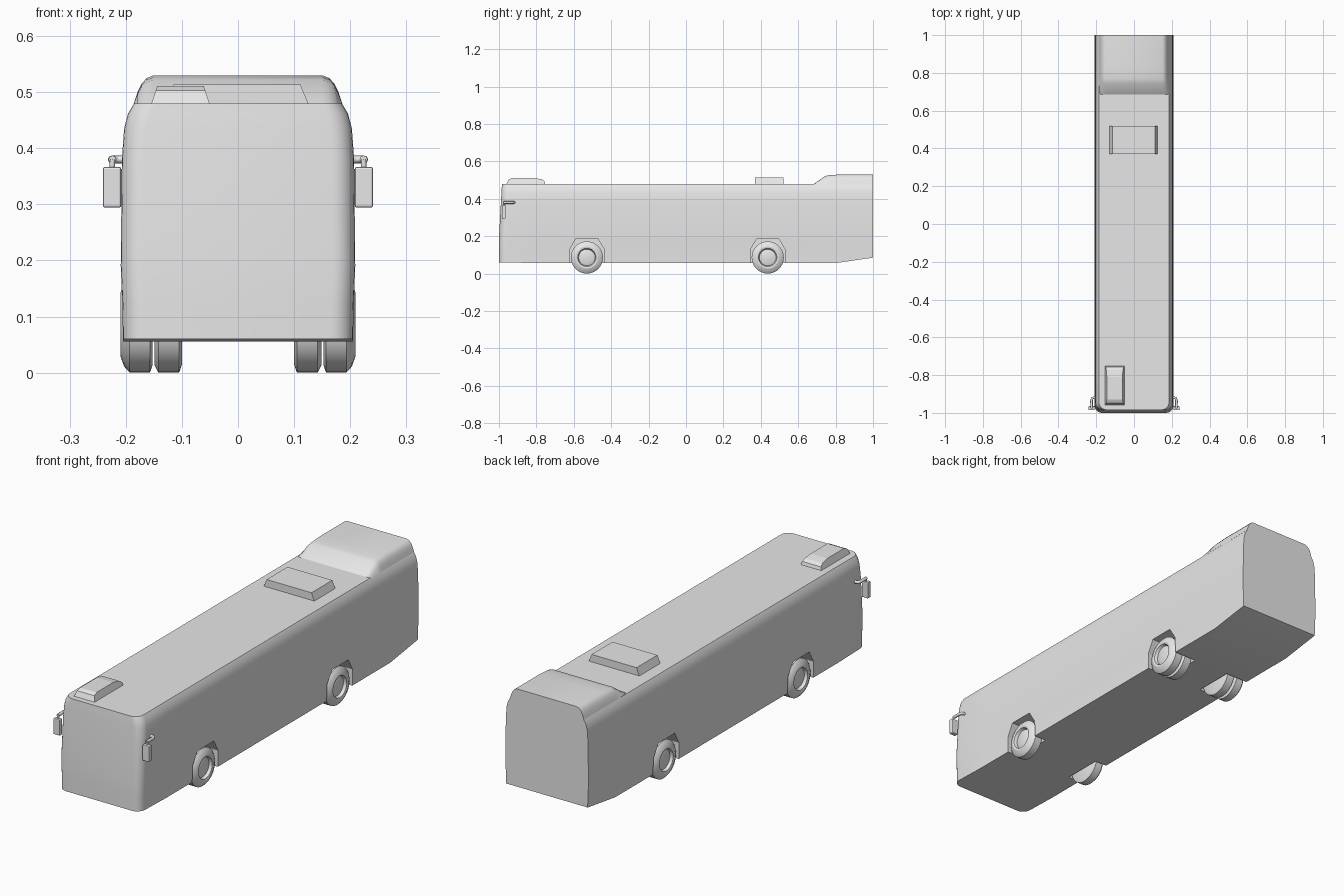
import bpy, bmesh, math
from mathutils import Vector

cube = bpy.data.objects.get("Cube")
if cube:
    bpy.data.objects.remove(cube, do_unlink=True)

grey = bpy.data.materials.new("plain grey")
grey.use_nodes = True
grey.diffuse_color = (0.8, 0.8, 0.8, 1)
grey.node_tree.nodes["Principled BSDF"].inputs["Base Color"].default_value = (0.8, 0.8, 0.8, 1)


def finish(bm, name, smooth=True):
    bmesh.ops.remove_doubles(bm, verts=bm.verts, dist=1e-5)
    bmesh.ops.recalc_face_normals(bm, faces=bm.faces)
    mesh = bpy.data.meshes.new(name)
    bm.to_mesh(mesh)
    bm.free()
    obj = bpy.data.objects.new(name, mesh)
    bpy.context.collection.objects.link(obj)
    mesh.materials.append(grey)
    if smooth:
        shade(obj)
    return obj


def select(obj):
    bpy.ops.object.select_all(action='DESELECT')
    obj.select_set(True)
    bpy.context.view_layer.objects.active = obj


def shade(obj):
    select(obj)
    bpy.ops.object.shade_smooth_by_angle(angle=math.radians(30))


def loft(name, rings, smooth=True):
    """Skin mirrored half sections; caps are strips between left and right."""
    bm = bmesh.new()
    loops = []
    for half in rings:
        full = half + [(-x, y, z) for x, y, z in reversed(half)]
        loops.append([bm.verts.new(p) for p in full])
    n = len(loops[0])
    for a, b in zip(loops, loops[1:]):
        for i in range(n):
            j = (i + 1) % n
            bm.faces.new((a[i], a[j], b[j], b[i]))
    for ring in (loops[0], loops[-1]):
        for i in range(n // 2 - 1):
            bm.faces.new((ring[i], ring[i + 1], ring[n - 2 - i], ring[n - 1 - i]))
    return finish(bm, name, smooth)


def prism(name, outline, x0, x1, top_inset=0, smooth=False):
    """Extrude a (y, z) outline along x; raised points may be pulled inward."""
    low = min(z for y, z in outline)
    high = max(z for y, z in outline)
    bm = bmesh.new()
    ends = []
    for x, sign in ((x0, 1), (x1, -1)):
        ends.append([bm.verts.new((x + sign * top_inset * (z - low) / (high - low), y, z))
                     for y, z in outline])
    bm.faces.new(ends[0])
    bm.faces.new(ends[1])
    for i in range(len(outline)):
        j = (i + 1) % len(outline)
        bm.faces.new((ends[0][i], ends[0][j], ends[1][j], ends[1][i]))
    return finish(bm, name, smooth)


# Body shell: rounded front corners, leaning windscreen, rising tail
SIDE = [(0.206, 0.12), (0.209, 0.19), (0.207, 0.38), (0.203, 0.435),
        (0.196, 0.462), (0.185, 0.48)]


def body_ring(y, inset, bottom, lean):
    ring = [(0.205 - inset, y, bottom)]
    for x, z in SIDE:
        ring.append((x - inset, y + lean * max(0, z - 0.19) / 0.29, z))
    return ring


rings = []
radius = 0.04
for k in range(7):
    a = math.pi / 2 * k / 6
    rings.append(body_ring(-1 + radius * (1 - math.cos(a)),
                           radius * (1 - math.sin(a)), 0.06, 0.016))
rings += [body_ring(-0.81, 0, 0.056, 0), body_ring(0.8, 0, 0.056, 0),
          body_ring(1, 0, 0.085, 0)]
body = loft("body", rings, False)

# Wheel arches cut into the sides
FRONT_AXLE, REAR_AXLE = -0.53, 0.437
for axle, inner in ((FRONT_AXLE, 0.145), (REAR_AXLE, 0.092)):
    arch = [(axle + s * w, z) for s, w, z in
            ((-1, 0.092, 0.0), (-1, 0.092, 0.13), (-1, 0.058, 0.187),
             (1, 0.058, 0.187), (1, 0.092, 0.13), (1, 0.092, 0.0))]
    for side in (-1, 1):
        cutter = prism("arch_cutter", arch, side * inner, side * 0.3)
        cutter.hide_render = True
        mod = body.modifiers.new("arch", 'BOOLEAN')
        mod.operation = 'DIFFERENCE'
        mod.solver = 'EXACT'
        mod.object = cutter
        select(body)
        bpy.ops.object.modifier_apply(modifier=mod.name)
        bpy.data.objects.remove(cutter, do_unlink=True)
shade(body)

# Raised engine housing at the rear of the roof
HOUSING = [(0.186, 0.0), (0.179, 0.021), (0.172, 0.035), (0.163, 0.045), (0.15, 0.05)]
loft("rear_roof_housing",
     [[(x, y, 0.479 + z * s) for x, z in HOUSING]
      for y, s in ((0.685, 0.02), (0.745, 0.86), (0.77, 0.95), (0.83, 1.02), (1, 1.02))])

# Roof units
prism("roof_air_unit", [(0.37, 0.478), (0.37, 0.514), (0.52, 0.514), (0.52, 0.478)],
      -0.13, 0.126, 0.015)
prism("roof_front_hatch",
      [(-0.96, 0.478), (-0.948, 0.503), (-0.93, 0.511), (-0.81, 0.511),
       (-0.772, 0.504), (-0.757, 0.494), (-0.752, 0.478)], -0.155, -0.05, 0.011)


# Wheels: lathed tyre with a dished hub
def wheel(name, side, axle, outer, inner, dished):
    r = 0.086
    profile = [(inner, 0.0), (inner, 0.072), (inner + 0.005, r), (outer - 0.007, r)]
    if dished:
        profile += [(outer + 0.003, 0.075), (outer + 0.009, 0.058), (outer + 0.007, 0.049),
                    (outer - 0.006, 0.044), (outer - 0.002, 0.03), (outer, 0.0)]
    else:
        profile += [(outer, 0.072), (outer, 0.0)]
    bm = bmesh.new()
    verts = [bm.verts.new((side * x, axle, r + h)) for x, h in profile]
    edges = [bm.edges.new(pair) for pair in zip(verts, verts[1:])]
    bmesh.ops.spin(bm, geom=verts + edges, cent=Vector((0, axle, r)), axis=(1, 0, 0),
                   angle=2 * math.pi, steps=32, use_merge=True)
    finish(bm, name)


# Mirrors: bent arm, short stem and hanging panel
def rod(name, points, thickness):
    curve = bpy.data.curves.new(name, 'CURVE')
    curve.dimensions = '3D'
    curve.bevel_depth = thickness
    curve.bevel_resolution = 2
    curve.use_fill_caps = True
    spline = curve.splines.new('POLY')
    spline.points.add(len(points) - 1)
    for point, co in zip(spline.points, points):
        point.co = (*co, 1)
    obj = bpy.data.objects.new(name, curve)
    bpy.context.collection.objects.link(obj)
    curve.materials.append(grey)


for side, label in ((1, "left"), (-1, "right")):
    wheel(label + "_front_wheel", side, FRONT_AXLE, 0.2, 0.152, True)
    wheel(label + "_rear_outer_wheel", side, REAR_AXLE, 0.2, 0.152, True)
    wheel(label + "_rear_inner_wheel", side, REAR_AXLE, 0.149, 0.1, False)

    arm = [(0.2, -0.925), (0.211, -0.919), (0.221, -0.922), (0.225, -0.935), (0.224, -0.975)]
    rod(label + "_mirror_arm", [(side * x, y, 0.38) for x, y in arm], 0.007)
    rod(label + "_mirror_stem", [(side * 0.224, -0.973, z) for z in (0.36, 0.38)], 0.005)
    panel = prism(label + "_mirror_panel",
                  [(-0.985, 0.294), (-0.985, 0.367), (-0.964, 0.367), (-0.964, 0.294)],
                  side * 0.208, side * 0.241)
    bevel = panel.modifiers.new("soft edges", 'BEVEL')
    bevel.width = 0.004
    bevel.segments = 2
